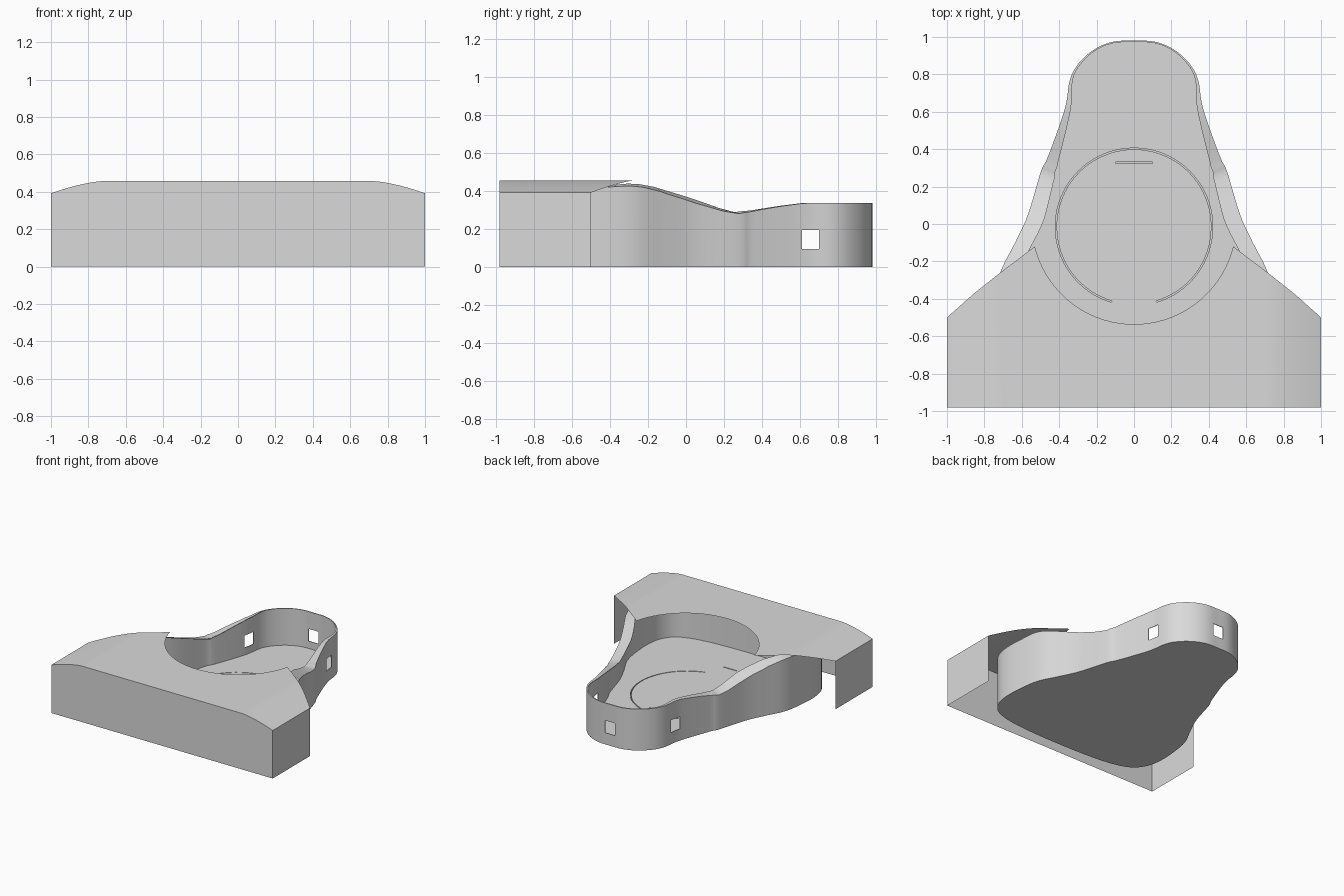
import bpy
import bmesh
from math import sqrt, pi, sin, cos
from mathutils import Vector

cube = bpy.data.objects.get("Cube")
if cube:
    bpy.data.objects.remove(cube)

grey = bpy.data.materials.new("plain grey")
grey.use_nodes = True
colour = (0.7, 0.7, 0.7, 1)
grey.diffuse_color = colour
grey.node_tree.nodes["Principled BSDF"].inputs["Base Color"].default_value = colour


def interpolate(table, value):
    """Piecewise linear lookup in a table of (position, result) pairs."""
    if value <= table[0][0]:
        return table[0][1]
    for (start, low), (end, high) in zip(table, table[1:]):
        if value <= end:
            return low + (high - low) * (value - start) / (end - start)
    return table[-1][1]


def spline(points, steps):
    """Closed smooth loop through the given points."""
    count, result = len(points), []
    for i in range(count):
        a, b, c, d = (points[(i + k) % count] for k in (-1, 0, 1, 2))
        for step in range(steps):
            t = step / steps
            result.append((b * 2 + (c - a) * t + (a * 2 - b * 5 + c * 4 - d) * t * t
                           + (b * 3 - a - c * 3 + d) * t ** 3) / 2)
    return result


def finish(name, bm, fix_normals=True):
    if fix_normals:
        bmesh.ops.recalc_face_normals(bm, faces=bm.faces)
    mesh = bpy.data.meshes.new(name)
    bm.to_mesh(mesh)
    bm.free()
    mesh.materials.append(grey)
    obj = bpy.data.objects.new(name, mesh)
    bpy.context.collection.objects.link(obj)
    return obj


def activate(obj):
    bpy.ops.object.select_all(action="DESELECT")
    obj.select_set(True)
    bpy.context.view_layer.objects.active = obj


def smooth(obj):
    activate(obj)
    bpy.ops.object.shade_smooth_by_angle(angle=pi / 6)


def box(name, centre, size):
    bm = bmesh.new()
    bmesh.ops.create_cube(bm, size=1)
    for v in bm.verts:
        v.co = Vector(centre) + v.co * Vector(size)
    return finish(name, bm)


def bridge(bm, lower, upper):
    count = len(lower)
    for i in range(count):
        j = (i + 1) % count
        bm.faces.new((lower[i], lower[j], upper[j], upper[i]))


def arc_bar(name, inner, outer, bottom, top, centre_y, opening):
    """Ring of rectangular section with an opening towards the front."""
    bm = bmesh.new()
    steps = 72
    sections = []
    for i in range(steps + 1):
        angle = -pi / 2 + opening + (2 * pi - 2 * opening) * i / steps
        sections.append([bm.verts.new((r * cos(angle), r * sin(angle) + centre_y, z))
                         for r, z in ((inner, bottom), (outer, bottom),
                                      (outer, top), (inner, top))])
    for a, b in zip(sections, sections[1:]):
        bridge(bm, a, b)
    bm.faces.new(sections[0])
    bm.faces.new(sections[-1])
    return finish(name, bm)


# Tray: half outline from the back to the front, mirrored into a loop
floor_height = 0.035
wall = 0.005
half = [(0, .98), (.11, .975), (.21, .935), (.295, .86), (.343, .77), (.37, .615),
        (.46, .36), (.498, .28), (.567, .05), (.636, -.1), (.715, -.26), (.745, -.43),
        (.75, -.6), (.715, -.73), (.62, -.82), (.4, -.87), (0, -.885)]
mirrored = [(-x, y) for x, y in half[-2:0:-1]]
outline = spline([Vector(p) for p in half + mirrored], 5)

rim_width = [(-.8, .03), (-.3, .06), (-.1, .085), (.05, .09), (.28, .08),
             (.36, .06), (.6, .033), (.8, .012), (.95, .008)]
rim_drop = [(-.45, .005), (-.25, .015), (-.1, .028), (.05, .028), (.2, .016),
            (.3, .006), (.4, .001)]
rim_height = [(-.45, .425), (-.3, .44), (-.22, .438), (-.13, .423), (0, .383),
              (.1, .347), (.2, .31), (.28, .29), (.35, .297), (.5, .322), (.62, .338)]

# Thin wall with a sloping lip that leans inwards, over a solid floor
bm = bmesh.new()
rings = [[] for _ in range(6)]
for i, p in enumerate(outline):
    tangent = outline[(i + 1) % len(outline)] - outline[i - 1]
    inward = Vector((tangent.y, -tangent.x)).normalized()
    height = interpolate(rim_height, p.y)
    low = height - interpolate(rim_drop, p.y)
    lip = p + inward * interpolate(rim_width, p.y)
    inside = p + inward * wall
    corners = ((p, 0), (p, low), (lip, height), (lip, height - wall),
               (inside, low - wall), (inside, floor_height))
    for ring, (spot, z) in zip(rings, corners):
        ring.append(bm.verts.new((spot.x, spot.y, z)))
for lower, upper in zip(rings, rings[1:]):
    bridge(bm, lower, upper)
bm.faces.new(rings[0])
bm.faces.new(rings[-1])
tray = finish("tray", bm)

# Square windows in the walls, and fine slits in the floor
cutters = [box("side_window_cutter", (0, .655, .145), (1, .09, .1)),
           box("back_window_cutter", (0, .95, .145), (.09, .3, .1)),
           box("back_slit_cutter", (0, .327, .06), (.2, .008, .11)),
           box("front_slit_cutter", (0, -.57, .06), (.12, .008, .11)),
           arc_bar("ring_slit_cutter", .414, .421, .005, .1, -.015, .29)]
for cutter in cutters:
    cutter.hide_render = True
    modifier = tray.modifiers.new("cut", "BOOLEAN")
    modifier.operation = "DIFFERENCE"
    modifier.solver = "EXACT"
    modifier.object = cutter
    activate(tray)
    bpy.ops.object.modifier_apply(modifier=modifier.name)
    bpy.data.objects.remove(cutter)
smooth(tray)

# Front cover: a thin open shell with a round cutout at its rear edge
front = -.98
tip = .53
cover_edge = [(tip, -.12), (.715, -.26), (.86, -.375), (1, -.5)]


def cover_top(x):
    return .457 - .065 * (max(0, abs(x) - .72) / .28) ** 1.5


def cover_back(x):
    if abs(x) < tip:
        return .01 - sqrt(.546 ** 2 - x * x)
    return interpolate(cover_edge, abs(x))


side = [tip * sin(pi / 2 * i / 20) for i in range(1, 21)]
side += [tip + (1 - tip) * i / 16 for i in range(1, 17)]
columns = [-x for x in reversed(side)] + [0] + side

bm = bmesh.new()
strips = [[bm.verts.new((x, front, 0)), bm.verts.new((x, front, cover_top(x))),
           bm.verts.new((x, cover_back(x), cover_top(x)))] for x in columns]
for a, b in zip(strips, strips[1:]):
    for k in range(2):
        bm.faces.new((a[k], b[k], b[k + 1], a[k + 1]))
for strip, order in ((strips[0], -1), (strips[-1], 1)):
    foot = bm.verts.new((strip[0].co.x, strip[2].co.y, 0))
    bm.faces.new([strip[0], foot, strip[2], strip[1]][::order])
smooth(finish("front_cover", bm, fix_normals=False))
